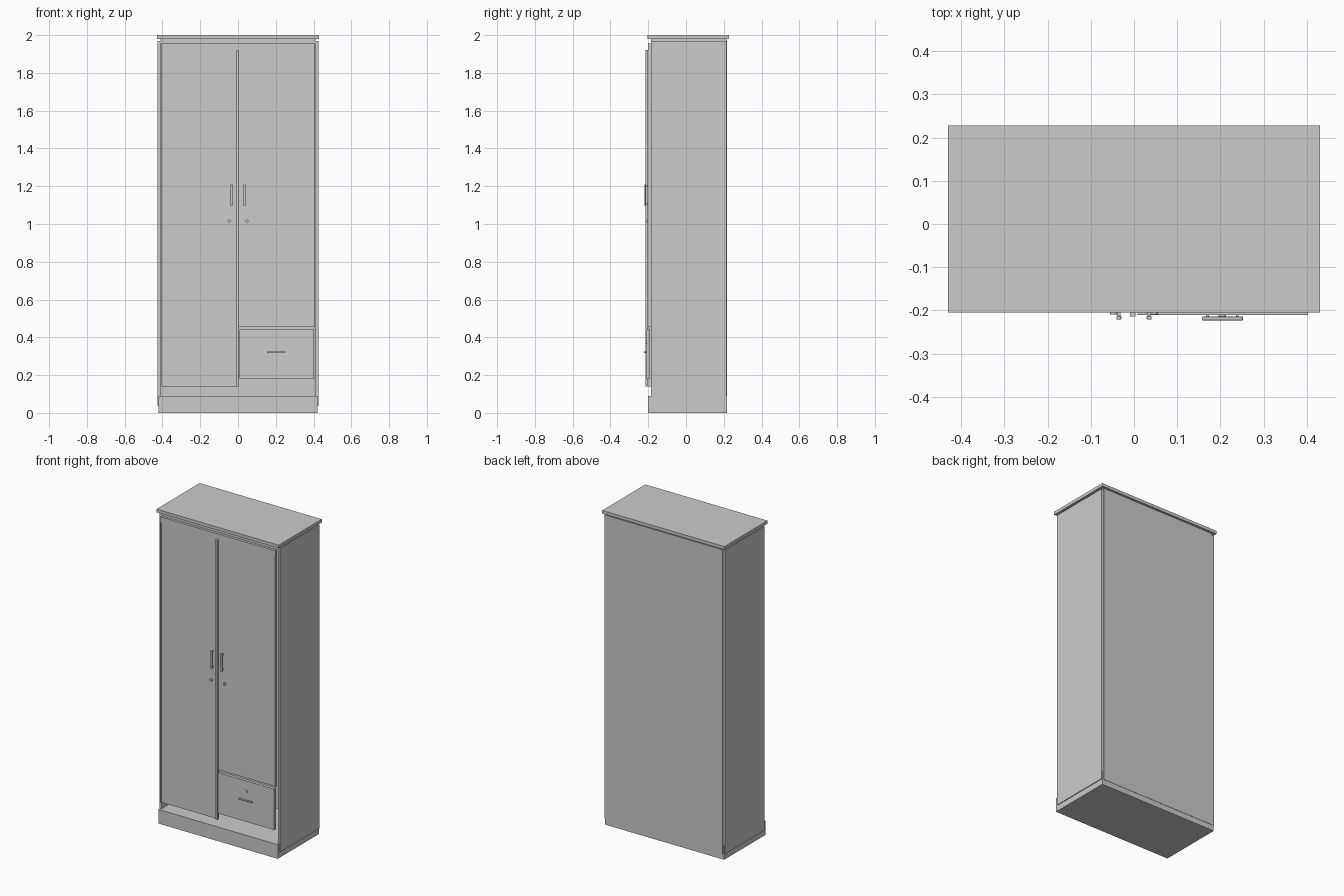
import bpy, bmesh
from math import pi

if "Cube" in bpy.data.objects:
    bpy.data.objects.remove(bpy.data.objects["Cube"])


def box(name, x, y, z, bevel=0):
    """Axis-aligned box from (min, max) ranges."""
    bm = bmesh.new()
    bmesh.ops.create_cube(bm, size=1)
    for v in bm.verts:
        v.co = [r[0] + (c + 0.5) * (r[1] - r[0]) for c, r in zip(v.co, (x, y, z))]
    me = bpy.data.meshes.new(name)
    bm.to_mesh(me)
    bm.free()
    ob = bpy.data.objects.new(name, me)
    bpy.context.collection.objects.link(ob)
    if bevel:
        m = ob.modifiers.new("bevel", "BEVEL")
        m.width, m.segments = bevel, 2
    return ob


def lock(name, x, z, r, y0, y1):
    """Round lock facing the front."""
    bpy.ops.mesh.primitive_cylinder_add(vertices=20, radius=r, depth=y1 - y0,
                                        location=(x, (y0 + y1) / 2, z), rotation=(pi / 2, 0, 0))
    bpy.context.object.name = name
    bpy.ops.object.shade_smooth_by_angle()


# Carcass: solid plinth, back, top board and header
box("plinth", (-0.42, 0.42), (-0.2, 0.216), (0, 0.09))
box("back_panel", (-0.41, 0.41), (0.203, 0.218), (0.035, 1.97))
box("top_board", (-0.43, 0.43), (-0.205, 0.228), (1.98, 2.0))
box("top_panel", (-0.41, 0.41), (-0.184, 0.214), (1.955, 1.9805))

# Doors and drawer front
FRONT = -0.2
box("door_left", (-0.404, -0.006), (FRONT, -0.184), (0.14, 1.955))
box("door_right", (-0.006, 0.404), (FRONT, -0.184), (0.455, 1.955))
box("door_meeting_strip", (-0.009, 0.003), (-0.214, FRONT), (0.14, 1.92))
box("drawer_front", (0.008, 0.402), (-0.21, -0.19), (0.182, 0.442))

# Parts on both sides
for side, s in (("left", -1), ("right", 1)):
    def span(a, b):
        return tuple(sorted((s * a, s * b)))
    box(f"side_panel_{side}", span(0.41, 0.425), (-0.184, 0.214), (0.037, 1.97))
    box(f"door_edge_trim_{side}", span(0.399, 0.405), (-0.204, -0.19),
        (0.14 if s < 0 else 0.455, 1.92))
    box(f"door_handle_{side}", span(0.029, 0.041), (-0.221, -0.213), (1.095, 1.21), 0.002)
    for i, z in enumerate((1.105, 1.2)):
        box(f"door_handle_post_{side}_{i}", span(0.031, 0.039), (-0.214, FRONT), (z - 0.004, z + 0.004))
    lock(f"door_lock_{side}", s * 0.047, 1.015, 0.008, -0.209, FRONT)

# Drawer hardware
box("drawer_handle", (0.157, 0.252), (-0.223, -0.214), (0.317, 0.325), 0.002)
for i, x in enumerate((0.17, 0.239)):
    box(f"drawer_handle_post_{i}", (x - 0.003, x + 0.003), (-0.215, -0.21), (0.318, 0.324))
lock("drawer_lock", 0.204, 0.375, 0.009, -0.214, -0.21)
